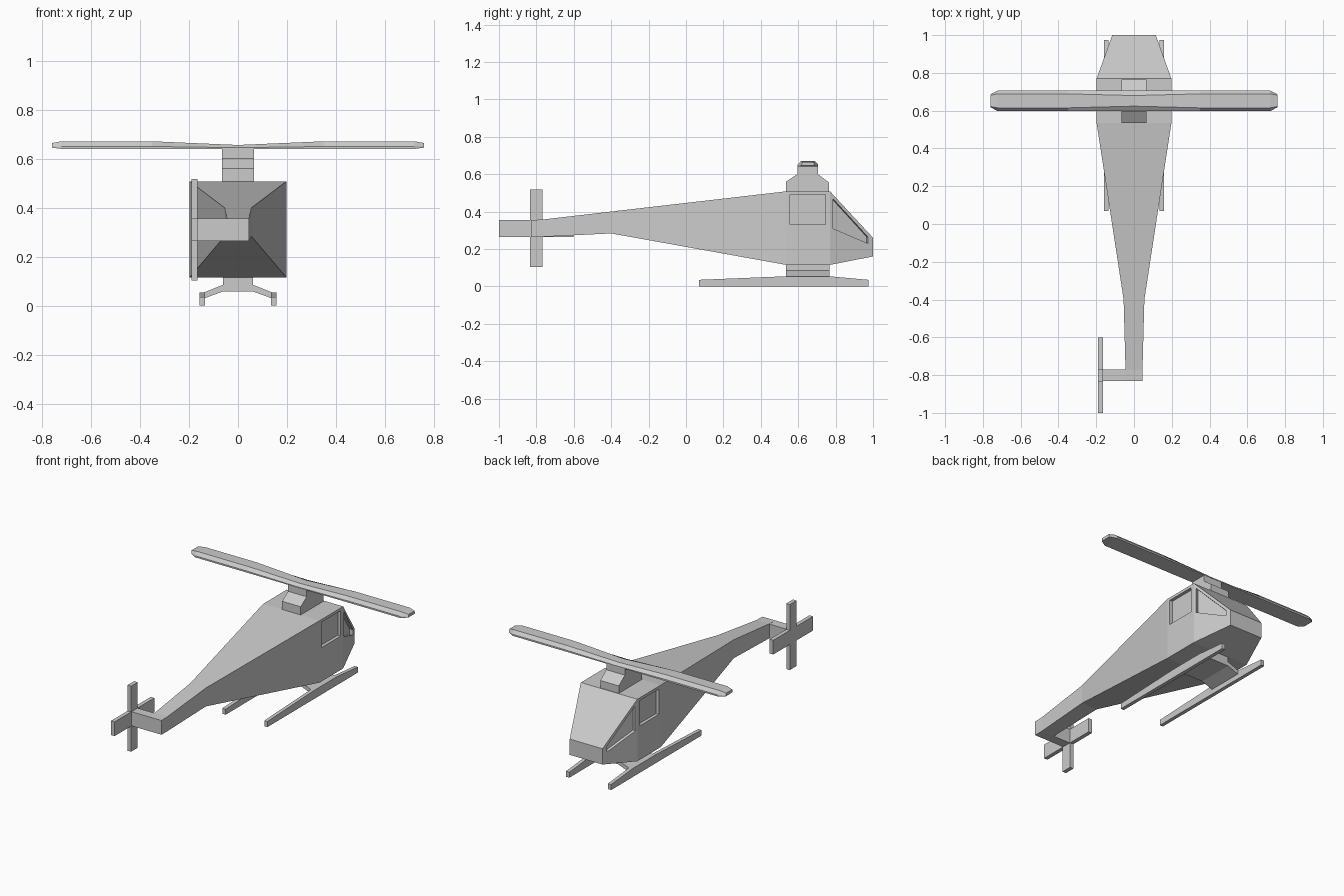
import bpy, bmesh
from mathutils import Vector

if "Cube" in bpy.data.objects:
    bpy.data.objects.remove(bpy.data.objects["Cube"])

grey = bpy.data.materials.new("plain grey")
grey.diffuse_color = (0.6, 0.6, 0.6, 1)
grey.use_nodes = True
grey.node_tree.nodes["Principled BSDF"].inputs["Base Color"].default_value = grey.diffuse_color


def loft(name, rings):
    """Solid skinned through rings of equal point count, capped at both ends."""
    bm = bmesh.new()
    loops = [[bm.verts.new(p) for p in ring] for ring in rings]
    n = len(loops[0])
    for a, b in zip(loops, loops[1:]):
        for i in range(n):
            j = (i + 1) % n
            bm.faces.new((a[i], a[j], b[j], b[i]))
    bm.faces.new(loops[0])
    bm.faces.new(loops[-1])
    bmesh.ops.recalc_face_normals(bm, faces=bm.faces[:])
    me = bpy.data.meshes.new(name)
    bm.to_mesh(me)
    bm.free()
    me.materials.append(grey)
    ob = bpy.data.objects.new(name, me)
    bpy.context.collection.objects.link(ob)
    return ob


def prism_x(name, profile, x0, x1):
    """Extrude a (y, z) profile along x."""
    return loft(name, [[(x, y, z) for y, z in profile] for x in (x0, x1)])


def prism_y(name, profile, y0, y1):
    """Extrude an (x, z) profile along y."""
    return loft(name, [[(x, y, z) for x, z in profile] for y in (y0, y1)])


def box(name, x0, x1, y0, y1, z0, z1):
    return prism_x(name, [(y0, z0), (y1, z0), (y1, z1), (y0, z1)], x0, x1)


# Fuselage and tail boom: y, half width, bottom, top
sections = [(-0.83, 0.045, 0.265, 0.355), (-0.77, 0.045, 0.265, 0.357),
            (-0.40, 0.055, 0.283, 0.40), (0.535, 0.198, 0.115, 0.508),
            (0.77, 0.198, 0.115, 0.508), (1.0, 0.115, 0.16, 0.26)]
body = loft("fuselage", [[(-w, y, a), (w, y, a), (w, y, b), (-w, y, b)]
                         for y, w, a, b in sections])

# Recessed side windows, cut square to the surface of each wall
side_window = [(0.555, 0.33), (0.745, 0.33), (0.745, 0.49), (0.555, 0.49)]
nose_window = [(0.785, 0.31), (0.972, 0.23), (0.972, 0.265), (0.785, 0.47)]
slope = (0.198 - 0.115) / 0.23
for s in (-1, 1):
    for window, k in ((side_window, 0), (nose_window, slope)):
        normal = Vector((s, s * s * k, 0)).normalized()
        wall = [Vector((s * (0.198 - k * (y - 0.77)), y, z)) for y, z in window]
        cutter = loft("window_cutter", [[p + normal * d for p in wall] for d in (-0.02, 0.02)])
        cutter.hide_render = True
        mod = body.modifiers.new("window", 'BOOLEAN')
        mod.object = cutter
        mod.operation = 'DIFFERENCE'
        mod.solver = 'EXACT'
        bpy.context.view_layer.objects.active = body
        bpy.ops.object.modifier_apply(modifier=mod.name)
        bpy.data.objects.remove(cutter)

# Rotor mast on the roof
prism_x("rotor_mast", [(0.535, 0.505), (0.535, 0.56), (0.595, 0.60), (0.595, 0.642),
                       (0.705, 0.642), (0.705, 0.60), (0.765, 0.555), (0.765, 0.505)],
        -0.065, 0.065)

# Main rotor: x, half chord, half flat top, underside, edge and top heights
stations = [(0, 0.055, 0.028, 0.64, 0.645, 0.656), (0.35, 0.055, 0.037, 0.64, 0.65, 0.671),
            (0.72, 0.055, 0.037, 0.64, 0.65, 0.671), (0.76, 0.034, 0.03, 0.645, 0.65, 0.664)]
blade = [(-x, *r) for x, *r in stations[:0:-1]] + stations
loft("main_rotor", [[(x, 0.652 + d, z) for d, z in
                     ((-c, lo), (c, lo), (c, mid), (t, hi), (-t, hi), (-c, mid))]
                    for x, c, t, lo, mid, hi in blade])

# Tail rotor on its side arm
box("tail_rotor_arm", -0.17, -0.045, -0.83, -0.77, 0.265, 0.355)
prism_x("tail_rotor", [(-1.0, 0.265), (-0.835, 0.265), (-0.835, 0.103), (-0.768, 0.103),
                       (-0.768, 0.265), (-0.602, 0.265), (-0.602, 0.355), (-0.768, 0.355),
                       (-0.768, 0.518), (-0.835, 0.518), (-0.835, 0.355), (-1.0, 0.355)],
        -0.19, -0.165)

# Landing gear: bridge under the belly with splayed arms, and two skids
prism_y("skid_bridge", [(-0.062, 0.118), (-0.062, 0.085), (-0.145, 0.052), (-0.145, 0.027),
                        (-0.062, 0.058), (0.062, 0.058), (0.145, 0.027), (0.145, 0.052),
                        (0.062, 0.085), (0.062, 0.118)], 0.535, 0.767)
for s, side in ((-1, "left"), (1, "right")):
    prism_x(side + "_skid", [(0.07, 0), (0.975, 0), (0.975, 0.035), (0.767, 0.054),
                             (0.535, 0.054), (0.07, 0.035)], s * 0.135, s * 0.158)
